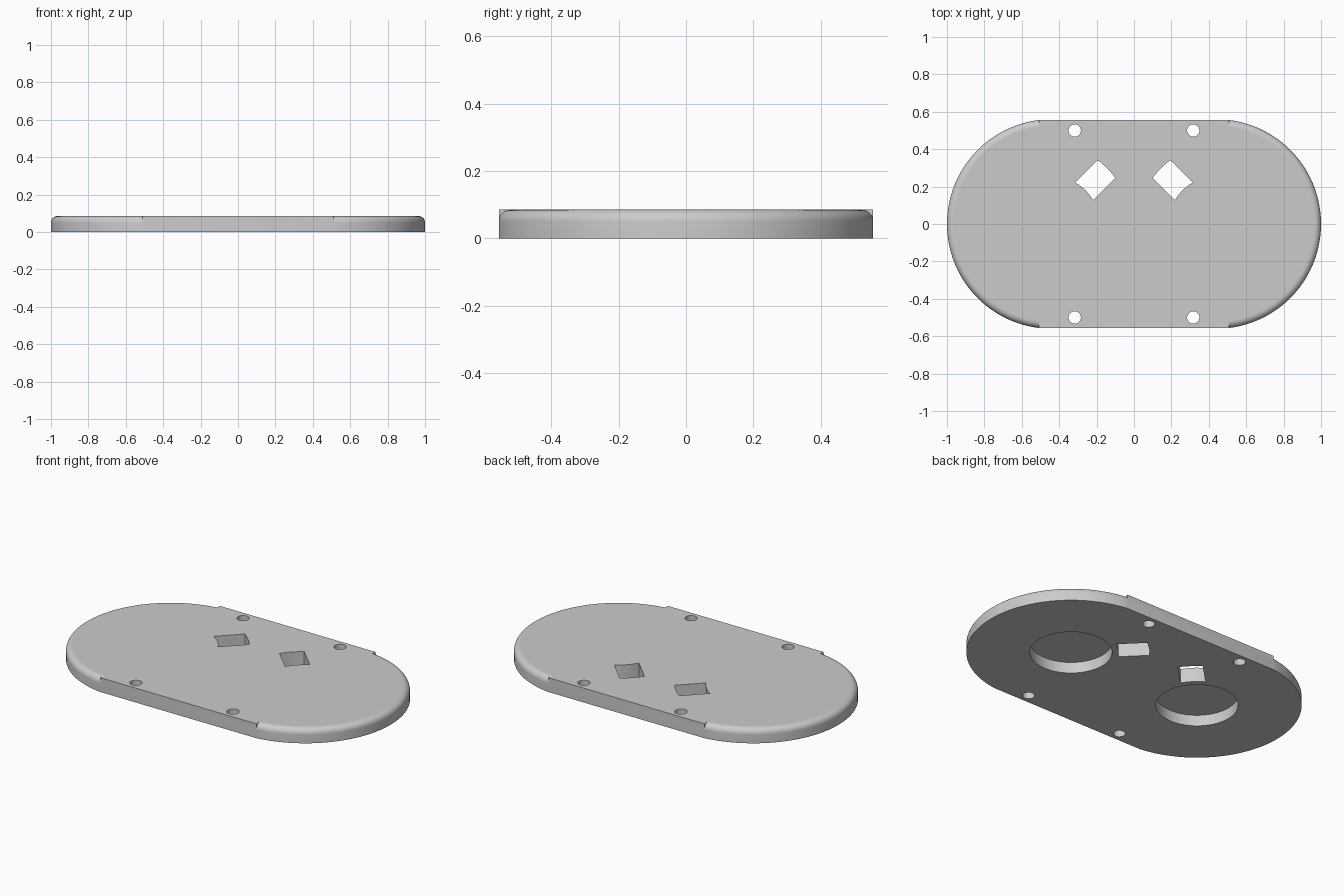
import bpy, bmesh
from math import sin, cos, pi, acos, asin, sqrt

HEIGHT = 0.085
FILLET = 0.035
CX, R = 0.44, 0.56          # centre and radius of the rounded ends
END = acos(0.07 / R)        # half angle of each rounded end
ARC, STEPS = 64, 8

cube = bpy.data.objects.get("Cube")
if cube:
    bpy.data.objects.remove(cube, do_unlink=True)

grey = bpy.data.materials.new("light_grey")
grey.use_nodes = True
colour = (0.6, 0.6, 0.6, 1)
grey.diffuse_color = colour
grey.node_tree.nodes["Principled BSDF"].inputs["Base Color"].default_value = colour


def make_object(name, bm):
    bmesh.ops.recalc_face_normals(bm, faces=bm.faces[:])
    mesh = bpy.data.meshes.new(name)
    bm.to_mesh(mesh)
    bm.free()
    mesh.materials.append(grey)
    obj = bpy.data.objects.new(name, mesh)
    bpy.context.collection.objects.link(obj)
    return obj


def prism(name, outline, z0, z1):
    bm = bmesh.new()
    low = [bm.verts.new((x, y, z0)) for x, y in outline]
    high = [bm.verts.new((x, y, z1)) for x, y in outline]
    bm.faces.new(low)
    bm.faces.new(high)
    for i in range(len(low)):
        j = (i + 1) % len(low)
        bm.faces.new((low[i], low[j], high[j], high[i]))
    return make_object(name, bm)


def circle(x, y, r, n):
    return [(x + r * cos(2 * pi * i / n), y + r * sin(2 * pi * i / n)) for i in range(n)]


# Plate: rounded ends with a top fillet, square-edged straight sides
bm = bmesh.new()
profile = [(R, 0)]
for k in range(STEPS + 1):
    t = pi / 2 * k / STEPS
    profile.append((R - FILLET + FILLET * cos(t), HEIGHT - FILLET + FILLET * sin(t)))

bottom, top, ends = [], [], []
for side in (1, -1):
    columns = []
    for i in range(ARC + 1):
        a = -END + 2 * END * i / ARC
        columns.append([bm.verts.new((side * (CX + r * cos(a)), side * r * sin(a), z))
                        for r, z in profile])
    for c, d in zip(columns, columns[1:]):
        for k in range(len(profile) - 1):
            bm.faces.new((c[k], d[k], d[k + 1], c[k + 1]))
    # Small upright steps where the fillet stops
    corners = []
    for col in (columns[0], columns[-1]):
        x, y, _ = col[0].co
        corner = bm.verts.new((x, y, HEIGHT))
        bm.faces.new(col[1:] + [corner])
        corners.append(corner)
    bottom += [c[0] for c in columns]
    top += [corners[0]] + [c[-1] for c in columns] + [corners[1]]
    ends.append(((columns[0], corners[0]), (columns[-1], corners[1])))
bm.faces.new(bottom)
bm.faces.new(top)
for (c, c_top), (d, d_top) in ((ends[0][1], ends[1][0]), (ends[1][1], ends[0][0])):
    bm.faces.new((c[0], c[1], c_top, d_top, d[1], d[0]))
plate = make_object("plate", bm)

cutters = []
# Round pockets underneath
for side in (1, -1):
    cutters.append(prism("pocket_cutter", circle(side * CX, 0, 0.22, 64), -0.1, 0.065))

# Screw holes through the plate
for x in (-0.317, 0.317):
    for y in (-0.5, 0.5):
        cutters.append(prism("hole_cutter", circle(x, y, 0.033, 32), -0.1, 0.2))


# Diagonal slots with curved ends, pointing away from each pocket
def slot_outline(side, inner=0.255, outer=0.42, half=0.067, n=8):
    points = []
    for r, way in ((inner, 1), (outer, -1)):
        for i in range(n + 1):
            a = pi / 4 + way * asin(half / r) * (2 * i / n - 1)
            points.append((side * (r * cos(a) - CX), r * sin(a)))
    return points


for side in (1, -1):
    cutters.append(prism("slot_cutter", slot_outline(side), -0.1, 0.2))

bpy.context.view_layer.objects.active = plate
for cutter in cutters:
    cutter.hide_render = True
    mod = plate.modifiers.new("cut", "BOOLEAN")
    mod.operation = "DIFFERENCE"
    mod.solver = "EXACT"
    mod.object = cutter
    bpy.ops.object.modifier_apply(modifier=mod.name)
    bpy.data.objects.remove(cutter, do_unlink=True)

# Smooth curves, flat level faces
bpy.ops.object.select_all(action="DESELECT")
plate.select_set(True)
bpy.ops.object.shade_smooth_by_angle(angle=pi / 6)
for face in plate.data.polygons:
    if abs(face.normal.z) > 0.999:
        face.use_smooth = False
